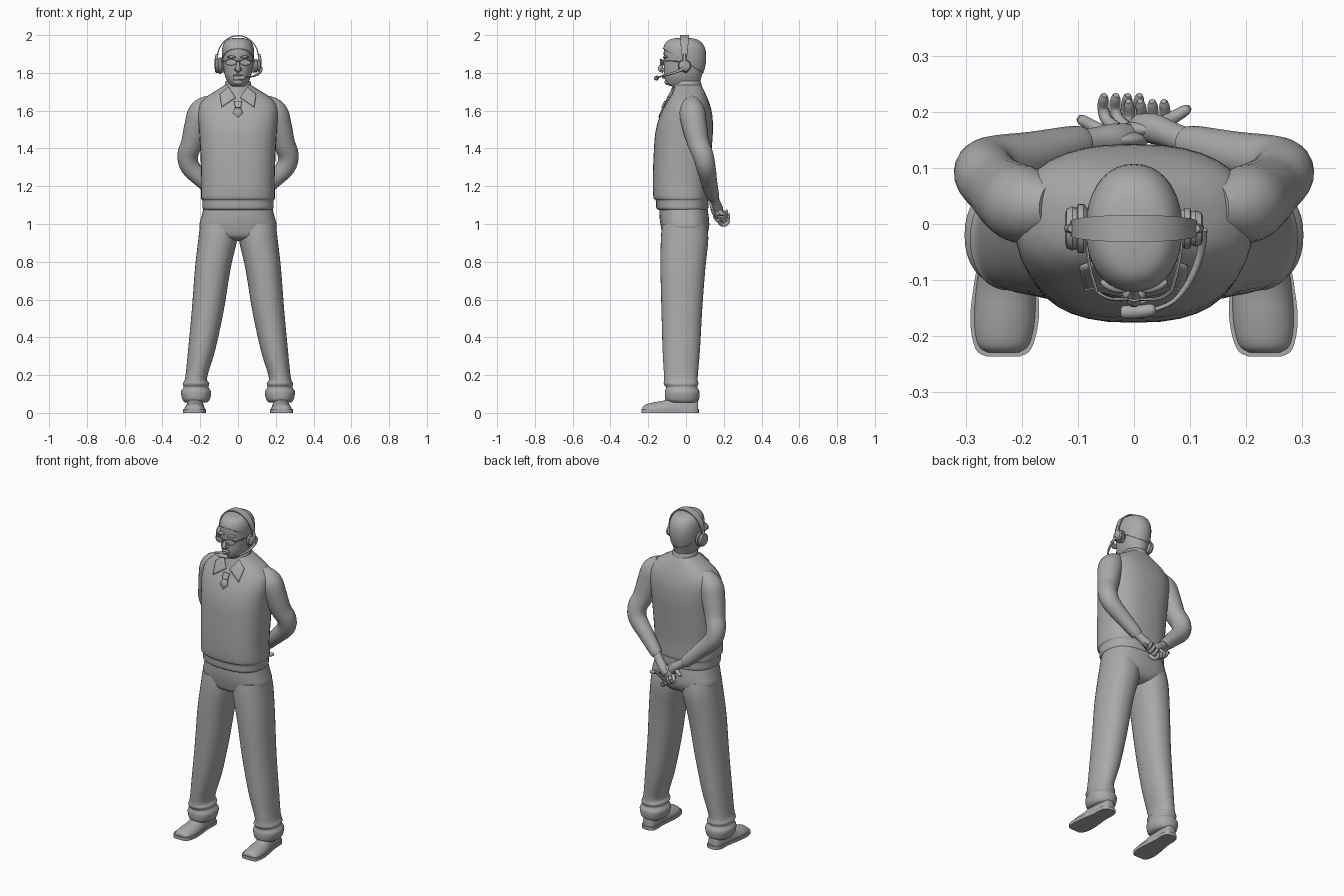
import bpy, bmesh, math
from mathutils import Vector

gray = bpy.data.materials.new("plain_gray")
gray.diffuse_color = (0.4, 0.4, 0.4, 1)


def finish(name, bm, angle=50):
    bmesh.ops.recalc_face_normals(bm, faces=bm.faces[:])
    me = bpy.data.meshes.new(name)
    bm.to_mesh(me)
    bm.free()
    me.materials.append(gray)
    ob = bpy.data.objects.new(name, me)
    bpy.context.collection.objects.link(ob)
    bpy.ops.object.select_all(action='DESELECT')
    ob.select_set(True)
    bpy.context.view_layer.objects.active = ob
    bpy.ops.object.shade_smooth_by_angle(angle=math.radians(angle))
    return ob


def skin(name, rings, angle=50):
    """Join rings of points into a closed skin."""
    bm = bmesh.new()
    vs = [[bm.verts.new(p) for p in r] for r in rings]
    n = len(rings[0])
    for a, b in zip(vs, vs[1:]):
        for i in range(n):
            j = (i + 1) % n
            bm.faces.new((a[i], a[j], b[j], b[i]))
    bm.faces.new(vs[0][::-1])
    bm.faces.new(vs[-1])
    return finish(name, bm, angle)


def smooth(rows, k=4):
    """Catmull-Rom interpolation of number rows."""
    out = []
    for i in range(len(rows) - 1):
        p = [rows[max(0, min(len(rows) - 1, i + d))] for d in (-1, 0, 1, 2)]
        for s in range(k):
            t = s / k
            out.append([0.5 * (2 * b + (c - a) * t + (2 * a - 5 * b + 4 * c - d) * t * t
                               + (3 * b - a - 3 * c + d) * t ** 3) for a, b, c, d in zip(*p)])
    return out + [list(rows[-1])]


def loft(name, rows, e=2.3, n=36, s=1, angle=50):
    """Rows: height, centre x, half width, front y, back y."""
    rings = []
    for z, cx, rx, yf, yb in smooth(rows):
        ring = []
        for i in range(n):
            a = 2 * math.pi * i / n
            c, q = math.cos(a), math.sin(a)
            ring.append((s * (cx + rx * math.copysign(abs(c) ** (2 / e), c)),
                         (yf + yb) / 2 + (yb - yf) / 2 * math.copysign(abs(q) ** (2 / e), q), z))
        rings.append(ring)
    return skin(name, rings, angle)


def tube(name, pts, n=14, k=4, s=1):
    """Points: x, y, z, radius."""
    pts = smooth([(s * p[0],) + tuple(p[1:]) for p in pts], k)
    c = [Vector(p[:3]) for p in pts]
    side, rings = None, []
    for i, p in enumerate(pts):
        t = (c[min(i + 1, len(c) - 1)] - c[max(i - 1, 0)]).normalized()
        side = (side - t * side.dot(t)).normalized() if side else t.orthogonal().normalized()
        up = t.cross(side)
        rings.append([c[i] + p[3] * (side * math.cos(a) + up * math.sin(a))
                      for a in (2 * math.pi * j / n for j in range(n))])
    return skin(name, rings)


def ball(name, loc, size, rot=(0, 0, 0)):
    bm = bmesh.new()
    bmesh.ops.create_uvsphere(bm, u_segments=20, v_segments=12, radius=1)
    ob = finish(name, bm)
    ob.location, ob.scale, ob.rotation_euler = loc, size, rot
    return ob


def plate(name, pts, target, offset, thick):
    """Flat patch that hugs the target surface."""
    bm = bmesh.new()
    bm.faces.new([bm.verts.new(p) for p in pts])
    bmesh.ops.subdivide_edges(bm, edges=bm.edges[:], cuts=5, use_grid_fill=True)
    ob = finish(name, bm)
    m = ob.modifiers.new("hug", 'SHRINKWRAP')
    m.target, m.offset, m.wrap_mode = target, offset, 'ABOVE_SURFACE'
    ob.modifiers.new("thickness", 'SOLIDIFY').thickness = thick
    return ob


# Knitted vest with ribbed hem
vest = loft("vest", [
    (1.075, 0, .180, -.145, .112), (1.085, 0, .188, -.157, .118), (1.125, 0, .189, -.160, .118),
    (1.14, 0, .196, -.172, .122), (1.22, 0, .194, -.176, .122), (1.35, 0, .198, -.172, .132),
    (1.48, 0, .205, -.163, .142), (1.57, 0, .212, -.140, .140), (1.63, 0, .205, -.112, .127),
    (1.675, 0, .165, -.090, .110), (1.71, 0, .110, -.072, .094), (1.735, 0, .070, -.060, .080)], e=2.5)

# Trousers: hips and two legs
loft("trouser_hips", [
    (.91, 0, .06, -.06, .06), (.93, 0, .16, -.115, .10), (.98, 0, .204, -.132, .122),
    (1.04, 0, .193, -.140, .120), (1.10, 0, .178, -.140, .110)], e=2.5)
for s, side in ((-1, "right"), (1, "left")):
    loft(side + "_trouser_leg", [
        (.055, .222, .060, -.085, .055), (.07, .222, .072, -.108, .068), (.11, .222, .080, -.112, .072),
        (.135, .222, .066, -.106, .060), (.155, .222, .070, -.118, .066), (.19, .221, .058, -.116, .062),
        (.335, .192, .072, -.124, .074), (.55, .159, .085, -.130, .086), (.76, .134, .094, -.135, .102),
        (.92, .107, .103, -.133, .118), (1.0, .100, .100, -.125, .110)], e=2.2, s=s)

    # Shoe upper, lofted from toe to heel, and sole
    rings = []
    for y, w, h in smooth([(-.229, .030, .030), (-.215, .047, .044), (-.17, .055, .056), (-.11, .053, .068),
                           (-.05, .046, .100), (.02, .042, .105), (.055, .034, .090), (.064, .022, .07)]):
        cx = .224 - y * .04
        rings.append([(s * (cx + w * math.cos(a)), y, .012 + max(0, h - .012) * max(0, math.sin(a)))
                      for a in (math.pi * j / 14 for j in range(15))])
    skin(side + "_shoe", rings)
    outline = smooth([(-.236, .030), (-.222, .050), (-.17, .061), (-.10, .056), (-.03, .046),
                      (.03, .046), (.060, .036), (.070, .016)])
    loop = [(s * (.224 - y * .04 + w), y) for y, w in outline]
    loop += [(s * (.224 - y * .04 - w), y) for y, w in reversed(outline)]
    skin(side + "_sole", [[(x, y, z) for x, y in loop] for z in (0, .02)], 30)

    # Shirt sleeve, bent behind the back
    tube(side + "_sleeve", [
        (.14, .03, 1.645, .045), (.192, .033, 1.595, .068), (.218, .045, 1.52, .066), (.243, .065, 1.43, .058),
        (.266, .09, 1.365, .055), (.252, .106, 1.30, .051), (.18, .122, 1.225, .043),
        (.11, .140, 1.155, .035), (.095, .142, 1.14, .031)], n=24, s=s)

    # Shirt collar flap
    plate(side + "_collar_flap", [(s * x, y, z) for x, y, z in (
        (.012, -.105, 1.672), (.055, -.07, 1.735), (.098, -.08, 1.69), (.088, -.125, 1.622))], vest, .007, .006)

# Collar band and necktie
loft("collar_band", [(1.68, 0, .085, -.088, .095), (1.72, 0, .073, -.075, .086),
                     (1.755, 0, .066, -.060, .077), (1.752, 0, .055, -.05, .066)], e=2)
plate("tie_knot", [(-.022, -.12, 1.655), (.022, -.12, 1.655), (.014, -.125, 1.615), (-.014, -.125, 1.615)],
      vest, .012, .01)
plate("tie_blade", [(-.014, -.12, 1.617), (.014, -.12, 1.617), (.026, -.14, 1.59), (0, -.15, 1.565),
                    (-.026, -.14, 1.59)], vest, .005, .005)

# Head with neck
head = [(1.64, 0, .058, -.045, .075), (1.715, 0, .057, -.055, .072), (1.735, 0, .046, -.094, .072),
        (1.75, 0, .054, -.107, .075), (1.78, 0, .068, -.115, .082), (1.82, 0, .076, -.117, .096),
        (1.87, 0, .081, -.117, .104), (1.92, 0, .081, -.117, .100), (1.955, 0, .070, -.104, .082),
        (1.975, 0, .048, -.078, .052), (1.983, 0, .012, -.03, .005)]
loft("head", head, e=2.15)

# Short hair: slightly larger cap cut along a sloping hairline
hair = loft("hair", [(z + .003, cx, rx + .004, yf - .005, yb + .003) for z, cx, rx, yf, yb in head[4:]], e=2.15)
bm = bmesh.new()
bm.from_mesh(hair.data)
bmesh.ops.bisect_plane(bm, geom=bm.verts[:] + bm.edges[:] + bm.faces[:], plane_co=(0, 0, 1.855),
                       plane_no=(0, .6, 1), clear_inner=True)
bm.to_mesh(hair.data)
bm.free()
hair.modifiers.new("thickness", 'SOLIDIFY').thickness = .006

# Face
tube("nose", [(0, -.112, 1.875, .006), (0, -.126, 1.845, .009), (0, -.136, 1.822, .013), (0, -.118, 1.808, .010)])
for s, side in ((-1, "right"), (1, "left")):
    ball(side + "_nostril", (s * .013, -.121, 1.817), (.009, .012, .008))
    ball(side + "_brow", (s * .035, -.110, 1.884), (.026, .011, .007), (0, 0, s * .3))
    ball(side + "_ear", (s * .083, -.002, 1.835), (.012, .022, .035))
ball("upper_lip", (0, -.116, 1.787), (.028, .011, .006))
ball("lower_lip", (0, -.115, 1.776), (.024, .011, .007))
ball("chin", (0, -.097, 1.752), (.028, .017, .016))

# Glasses
for s, side in ((-1, "right"), (1, "left")):
    rim = [(s * (.038 + .028 * math.cos(a)), -.134 + .012 * abs(math.cos(a) + .1) ** 2 * (math.cos(a) > 0),
            1.857 + .016 * math.sin(a), .003) for a in (math.pi * i / 6 for i in range(13))]
    tube(side + "_rim", rim, n=6, k=2)
    skin(side + "_lens", [[(x, y + d, z) for x, y, z, r in rim[:-1]] for d in (0, .002)])
    tube(side + "_temple", [(s * .066, -.122, 1.862, .003), (s * .080, -.07, 1.862, .003),
                            (s * .087, -.01, 1.860, .003)], n=6)
tube("glasses_bridge", [(-.011, -.134, 1.86, .003), (0, -.137, 1.862, .003), (.011, -.134, 1.86, .003)], n=6)

# Headset: band, ear cups, boom and microphone
rings = []
for i in range(33):
    a = math.pi * (-.04 + 1.08 * i / 32)
    w = .013 + .011 * max(0, math.sin(a))
    rings.append([(r * math.cos(a), -.008 + y, 1.875 + (r + .012) * math.sin(a))
                  for r, y in ((.107, -w), (.113, -w), (.113, w), (.107, w))])
skin("headset_band", rings, 35)
for s, side, r in ((-1, "right", .044), (1, "left", .036)):
    prof = [(.082, .8), (.090, 1), (.100, 1), (.102, .85), (.106, .85), (.110, .9), (.120, .8), (.123, .55)]
    skin(side + "_ear_cup", [[(s * x, -.008 + r * f * math.cos(a), 1.838 + r * f * math.sin(a))
                              for a in (math.pi * j / 12 for j in range(24))] for x, f in prof], 35)
    tube(side + "_band_slider", [(s * .114, -.008, 1.82, .009), (s * .116, -.008, 1.86, .009),
                                 (s * .111, -.008, 1.90, .007)], n=8)
tube("microphone_boom", [(.122, -.01, 1.825, .009), (.119, -.05, 1.805, .007), (.100, -.10, 1.790, .006),
                         (.070, -.138, 1.780, .004), (.03, -.155, 1.774, .004)], n=8)
tube("microphone", [(-.024, -.157, 1.772, .006), (-.018, -.157, 1.772, .012), (.01, -.156, 1.773, .012),
                    (.032, -.153, 1.774, .011), (.038, -.152, 1.774, .006)], n=12)

# Hands crossed behind the back, fingers curling outwards
for s, side, dy, dz in ((-1, "right", 0, .015), (1, "left", .018, -.005)):
    tube(side + "_wrist", [(.115, .138, 1.16, .025), (.07, .148 + dy / 2, 1.118 + dz / 2, .024),
                           (.035, .152 + dy, 1.085 + dz, .027), (.01, .155 + dy, 1.06 + dz, .024)], s=s)
    ball(side + "_palm", (s * .015, .150 + dy, 1.068 + dz), (.048, .017, .034), (0, -s * .75, 0))
    for i in range(4):
        x, z = -.055 + .021 * i, 1.055 - .012 * i + dz
        tube(f"{side}_finger_{i + 1}", [
            (x + .025, .152 + dy, z + .008, .011), (x + .006, .168 + dy, z - .014, .0105),
            (x, .192 + dy * .8, z - .018, .010), (x + .001, .212 + dy * .6, z - .004, .009),
            (x + .002, .219 + dy * .6, z + .004, .005)], n=10, s=s)
    tube(side + "_thumb", [(.045, .158 + dy, 1.075 + dz, .014), (.07, .172 + dy, 1.06 + dz, .012),
                           (.092, .185 + dy, 1.06 + dz, .010), (.099, .190 + dy, 1.062 + dz, .005)], n=10, s=s)
